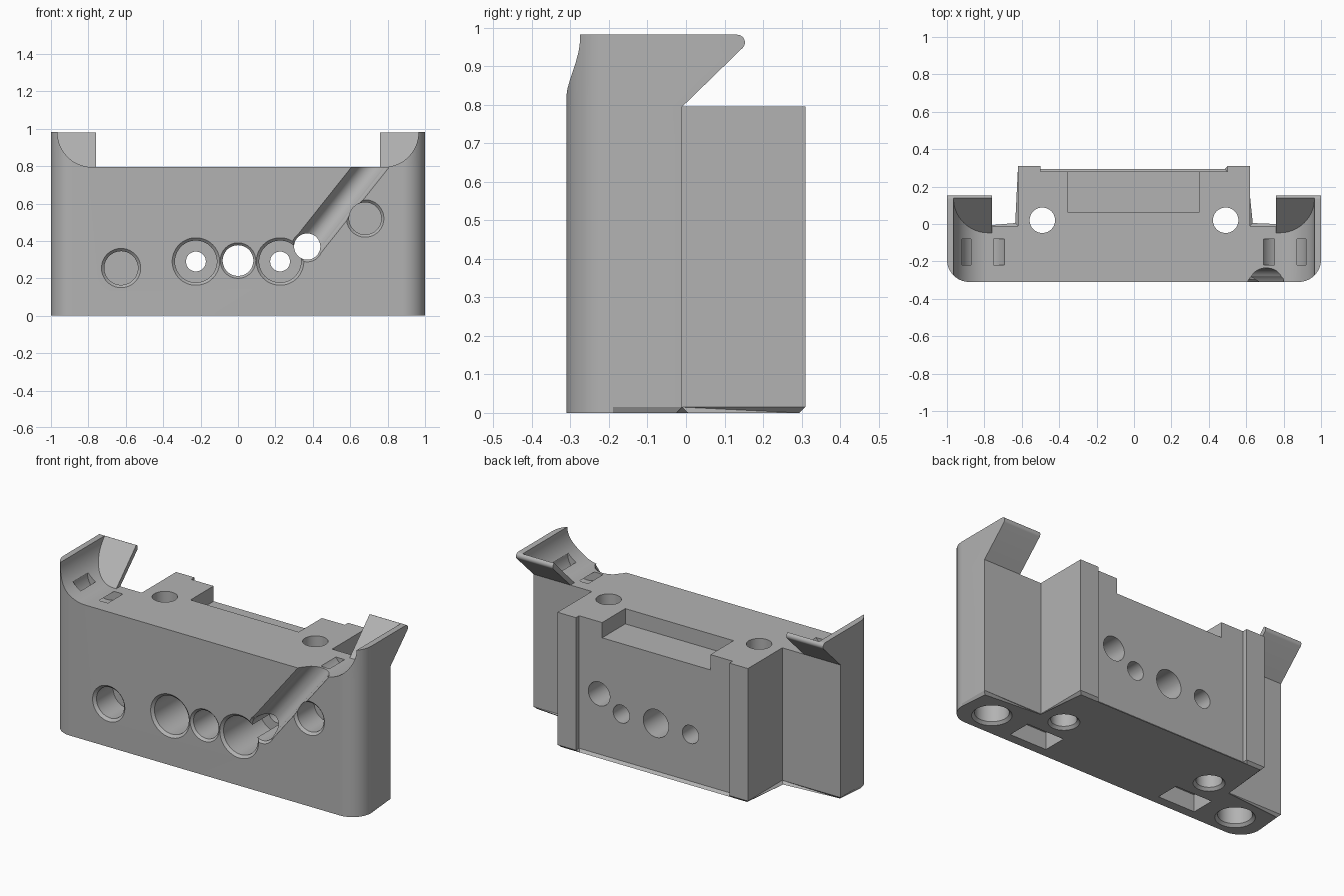
import bpy, bmesh, math
from mathutils import Vector

if "Cube" in bpy.data.objects:
    bpy.data.objects.remove(bpy.data.objects["Cube"])

TOP, HORN = 0.795, 0.982
grey = bpy.data.materials.new("plain grey")
grey.diffuse_color = (0.45, 0.45, 0.45, 1)
grey.use_nodes = True
grey.node_tree.nodes["Principled BSDF"].inputs["Base Color"].default_value = grey.diffuse_color


def make(name, bm):
    bmesh.ops.recalc_face_normals(bm, faces=bm.faces)
    me = bpy.data.meshes.new(name)
    bm.to_mesh(me)
    bm.free()
    me.materials.append(grey)
    ob = bpy.data.objects.new(name, me)
    bpy.context.collection.objects.link(ob)
    return ob


def prism(name, pts, axis, a, b, bottom_chamfer=0):
    """Extrude a 2D outline along an axis; b may be a function of the outline point."""
    bm = bmesh.new()
    place = {"x": lambda u, v, t: (t, u, v), "y": lambda u, v, t: (u, t, v),
             "z": lambda u, v, t: (u, v, t)}[axis]
    end = b if callable(b) else (lambda u, v: b)
    lo = [bm.verts.new(place(u, v, a)) for u, v in pts]
    hi = [bm.verts.new(place(u, v, end(u, v))) for u, v in pts]
    base = bm.faces.new(lo)
    bm.faces.new(hi)
    n = len(pts)
    for i in range(n):
        j = (i + 1) % n
        bm.faces.new((lo[i], lo[j], hi[j], hi[i]))
    if bottom_chamfer:
        bmesh.ops.bevel(bm, geom=list(base.edges), offset=bottom_chamfer,
                        segments=1, affect='EDGES')
    return make(name, bm)


def bore(origin, direction, steps, n=64):
    """Turned cutter: steps are (distance along axis, radius)."""
    bm = bmesh.new()
    q = Vector((0, 0, 1)).rotation_difference(Vector(direction))
    rings = []
    for d, r in steps:
        rings.append([bm.verts.new(Vector(origin) + q @ Vector(
            (r * math.cos(i * math.tau / n), r * math.sin(i * math.tau / n), d))) for i in range(n)])
    bm.faces.new(rings[0])
    bm.faces.new(rings[-1])
    for p, s in zip(rings, rings[1:]):
        for i in range(n):
            j = (i + 1) % n
            bm.faces.new((p[i], p[j], s[j], s[i]))
    return make("bore_cutter", bm)


def arc(cx, cy, r, a0, a1, n=24):
    return [(cx + r * math.cos(math.radians(a0 + (a1 - a0) * i / n)),
             cy + r * math.sin(math.radians(a0 + (a1 - a0) * i / n))) for i in range(n + 1)]


def combine(target, tool, op='DIFFERENCE'):
    m = target.modifiers.new("bool", 'BOOLEAN')
    m.operation, m.solver, m.object = op, 'EXACT', tool
    bpy.context.view_layer.objects.active = target
    bpy.ops.object.modifier_apply(modifier=m.name)
    bpy.data.objects.remove(tool)


def rect(u0, u1, v0, v1):
    return [(u0, v0), (u1, v0), (u1, v1), (u0, v1)]


# main block with rounded front corners and stepped back
half = arc(0.88, -0.19, 0.12, -90, 0, 16) + [
    (1, -0.01), (0.62, -0.01), (0.62, 0.31), (0.5, 0.31), (0.5, 0.28)]
plan = half + [(-x, y) for x, y in reversed(half)]
body = prism("mount_body", plan, "z", 0, TOP, 0.015)

# corner horns: curved outer wall and leaning back plate
for s in (1, -1):
    horn_plan = arc(0.88, -0.19, 0.12, -90, 0, 16) + [(1, 0.2), (0.76, 0.2), (0.76, -0.31)]
    horn = prism("horn", [(s * x, y) for x, y in horn_plan], "z", TOP, HORN)
    side = [(-0.4, 0.7), (-0.01, 0.7), (-0.01, TOP)] + \
        arc(0.133, 0.962, 0.02, -45, 90, 10) + [(-0.4, HORN)]
    combine(horn, prism("side_cutter", side, "x", s * 0.7, s * 1.1), 'INTERSECT')
    hollow = [(0.7, 1.05), (0.965, 1.05)] + arc(0.78, 0.98, 0.185, 0, -90) + [(0.78, 0.78), (0.7, 0.78)]
    combine(horn, prism("hollow_cutter", [(s * x, z) for x, z in hollow], "y", -0.5,
                        lambda u, v: v - 0.842))
    combine(body, horn, 'UNION')

cutters = []
for s in (1, -1):
    # curved strap slot between horn and top face
    ring = arc(0.80, 0.86, 0.125, 165, 360) + arc(0.80, 0.86, 0.082, 360, 165)
    cutters.append(prism("slot_cutter", [(s * x, z) for x, z in ring], "y", -0.22, -0.08))
    # vertical through hole, bottom socket and square pocket
    cutters.append(bore((s * 0.49, 0.02, 0), (0, 0, 1),
                        [(-0.02, 0.083), (0, 0.083), (0.015, 0.068), (1, 0.068)]))
    cutters.append(bore((s * 0.82, -0.165, 0), (0, 0, 1),
                        [(-0.02, 0.105), (0, 0.105), (0.015, 0.09), (0.2, 0.09)]))
    cutters.append(prism("pocket_cutter", rect(s * 0.38, s * 0.62, -0.255, -0.115), "z", -0.1, 0.1))
    # counterbored screw hole
    cutters.append(bore((s * 0.225, -0.31, 0.29), (0, 1, 0),
                        [(-0.02, 0.127), (0, 0.127), (0.014, 0.112), (0.35, 0.112),
                         (0.3501, 0.053), (0.8, 0.053)]))

# remaining front holes: x, z, rim radius, bore radius, depth
for x, z, rim, r, depth in [(-0.625, 0.255, 0.105, 0.09, 0.17), (0.68, 0.52, 0.1, 0.086, 0.17),
                            (0, 0.295, 0.095, 0.082, 0.8), (0.37, 0.37, 0.082, 0.07, 0.8)]:
    cutters.append(bore((x, -0.31, z), (0, 1, 0),
                        [(-0.02, rim), (0, rim), (rim - r, r), (depth, r)]))

# slanted groove with a wider shallow rim
along = Vector((0.62, 0, 0.78)).normalized()
cutters.append(bore((0.37, -0.3, 0.37), along, [(0, 0.065), (0.6, 0.065)]))
cutters.append(bore((0.37, -0.335, 0.37), along, [(0, 0.083), (0.6, 0.083)]))

# shallow tray open to the back
cutters.append(prism("tray_cutter", rect(-0.355, 0.35, 0.065, 0.4), "z", TOP - 0.09, 0.9))

for c in cutters:
    combine(body, c)

bpy.ops.object.select_all(action='DESELECT')
body.select_set(True)
bpy.context.view_layer.objects.active = body
bpy.ops.object.shade_smooth_by_angle(angle=math.radians(25))
